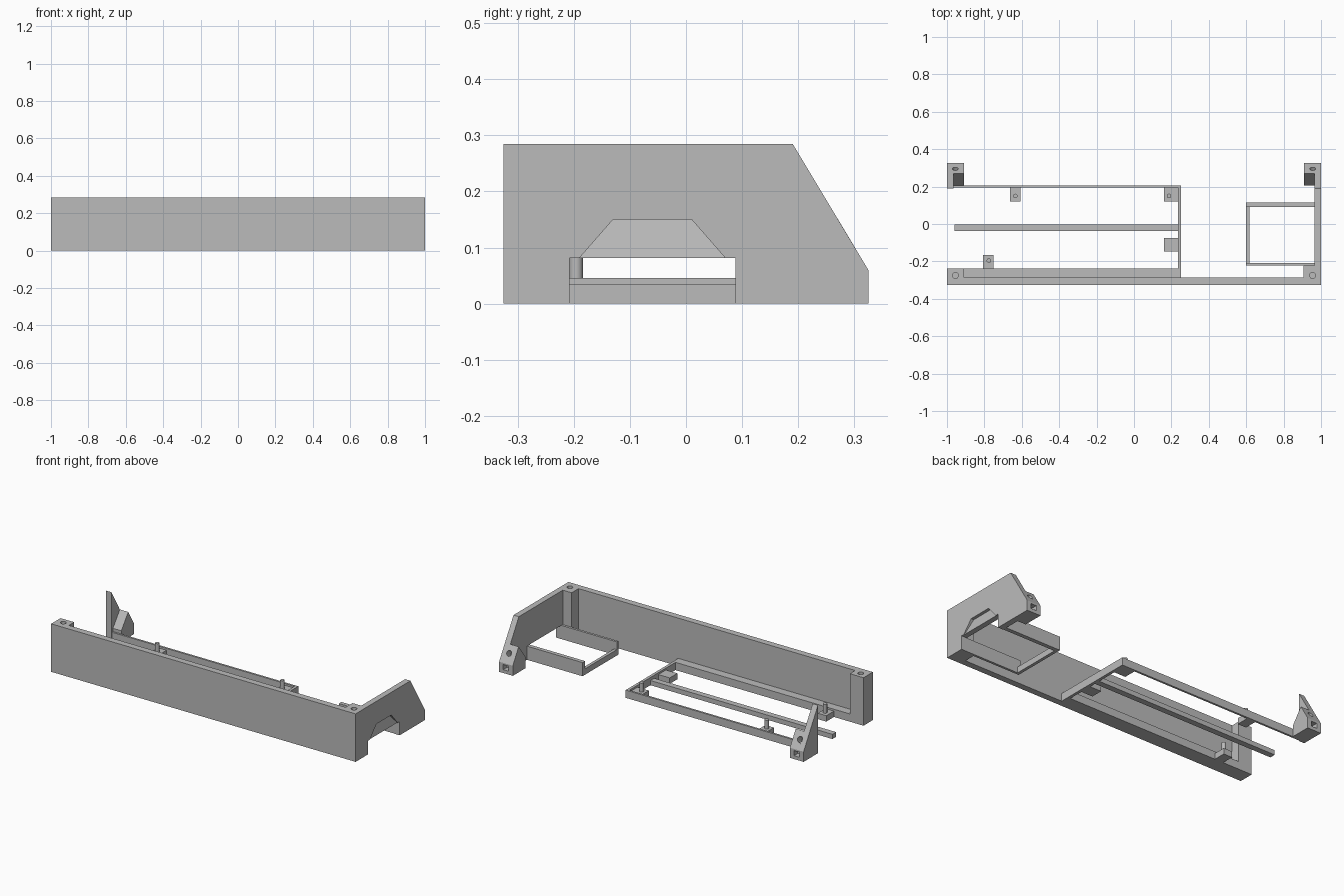
import bpy
import bmesh
from mathutils import Vector

cube = bpy.data.objects.get("Cube")
if cube:
    bpy.data.objects.remove(cube, do_unlink=True)

grey = bpy.data.materials.new("plain grey")
grey.use_nodes = True
COLOUR = (0.5, 0.5, 0.5, 1)
grey.diffuse_color = COLOUR
grey.node_tree.nodes["Principled BSDF"].inputs["Base Color"].default_value = COLOUR


def add(name, bm):
    bmesh.ops.recalc_face_normals(bm, faces=bm.faces)
    mesh = bpy.data.meshes.new(name)
    bm.to_mesh(mesh)
    bm.free()
    mesh.materials.append(grey)
    obj = bpy.data.objects.new(name, mesh)
    bpy.context.collection.objects.link(obj)
    return obj


def prism(name, profile, x0, x1):
    """Extrude a y-z profile along x."""
    bm = bmesh.new()
    face = bm.faces.new([bm.verts.new((x0, y, z)) for y, z in profile])
    new = bmesh.ops.extrude_face_region(bm, geom=[face])["geom"]
    bmesh.ops.translate(bm, vec=(x1 - x0, 0, 0),
                        verts=[v for v in new if isinstance(v, bmesh.types.BMVert)])
    return add(name, bm)


def box(name, x0, x1, y0, y1, z0, z1):
    return prism(name, [(y0, z0), (y1, z0), (y1, z1), (y0, z1)], x0, x1)


def rod(name, centre, radius, depth, axis=(0, 0, 1)):
    bm = bmesh.new()
    bmesh.ops.create_cone(bm, cap_ends=True, segments=32, radius1=radius,
                          radius2=radius, depth=depth)
    obj = add(name, bm)
    obj.rotation_euler = Vector(axis).to_track_quat("Z", "Y").to_euler()
    obj.location = centre
    return obj


def select(obj):
    bpy.ops.object.select_all(action="DESELECT")
    obj.select_set(True)
    bpy.context.view_layer.objects.active = obj


def cut(obj, cutters):
    bpy.context.view_layer.update()
    select(obj)
    for cutter in cutters:
        mod = obj.modifiers.new("cut", "BOOLEAN")
        mod.operation = "DIFFERENCE"
        mod.solver = "EXACT"
        mod.object = cutter
        bpy.ops.object.modifier_apply(modifier=mod.name)
    bpy.ops.object.shade_smooth_by_angle()


H = 0.285       # case height
W = 0.965       # inner face of the side walls
RAIL = 0.046    # rail height

# Outer walls
front = box("front_wall", -1, 1, -0.325, -0.287, 0, H)
side = prism("left_side_wall", [(-0.29, 0), (0.325, 0), (0.325, 0.06),
                                (0.19, H), (-0.29, H)], W, 1)
fin = prism("right_side_fin", [(0.19, 0), (0.325, 0), (0.325, 0.06), (0.19, H)], -1, -W)

# Corner screw posts
left_post = box("left_corner_post", 0.907, W, -0.288, -0.222, 0, H)
right_post = box("right_corner_post", -1, -0.91, -0.288, -0.237, 0, H)

# Wedge brackets behind the sloped ends
wedge = [(0.205, 0), (0.325, 0), (0.325, 0.06), (0.27, 0.152), (0.205, 0.065)]
left_wedge = prism("left_wedge", wedge, 0.91, W)
right_wedge = prism("right_wedge", wedge, -W, -0.91)

# Cutters: screw holes, nut slots, side opening and its tapered recess
helpers = []
for s, post, block, panel in ((1, left_post, left_wedge, side),
                              (-1, right_post, right_wedge, fin)):
    top_hole = rod("post_hole", (s * 0.955, -0.275, H), 0.016, 0.16)
    slope_hole = rod("slope_hole", (s * 0.955, 0.295, 0.11), 0.016, 0.09, (0, 0.225, 0.135))
    slot = box("nut_slot", s * 0.955 - 0.018, s * 0.955 + 0.018, 0.29, 0.34, 0.02, 0.05)
    helpers += [top_hole, slope_hole, slot]
    cut(post, [top_hole])
    cut(front, [top_hole])
    cut(block, [slope_hole, slot])
    cut(panel, [slope_hole, slot] + ([top_hole] if s > 0 else []))

opening = box("opening_cutter", 0.94, 1.03, -0.208, 0.088, -0.05, 0.081)
bm = bmesh.new()
ledge = [(1.02, -0.13, 0.15), (1.02, 0.01, 0.15), (0.982, 0.01, 0.15), (0.982, -0.13, 0.15)]
base = [(1.02, -0.2, 0.07), (1.02, 0.08, 0.07), (0.999, 0.08, 0.07), (0.999, -0.2, 0.07)]
bmesh.ops.convex_hull(bm, input=[bm.verts.new(p) for p in ledge + base])
recess = add("recess_cutter", bm)
cut(side, [opening, recess])
helpers += [opening, recess]
for helper in helpers:
    bpy.data.objects.remove(helper, do_unlink=True)

# Small open tray behind the side opening
box("tray_back_wall", 0.6, W, 0.09, 0.114, 0, 0.081)
box("tray_front_wall", 0.6, W, -0.222, -0.208, 0, 0.081)
box("tray_end_wall", 0.6, 0.618, -0.208, 0.09, 0, 0.035)

# Large open frame for the board
box("frame_back_rail", -1, 0.25, 0.194, 0.206, 0, RAIL)
box("frame_front_rail", -0.91, 0.235, -0.288, -0.237, 0, RAIL)
box("frame_end_rail", 0.235, 0.252, -0.288, 0.206, 0, RAIL)
box("frame_middle_bar", -0.96, 0.235, -0.037, -0.002, 0, 0.028)

# Support tabs and standoff pins
for name, x0, x1, y0, y1 in (("back_outer", -0.662, -0.606, 0.12, 0.195),
                             ("back_inner", 0.16, 0.235, 0.12, 0.195),
                             ("middle", 0.16, 0.235, -0.147, -0.076),
                             ("front", -0.806, -0.75, -0.238, -0.165)):
    box(name + "_tab", x0, x1, y0, y1, 0, 0.035)
for name, x, y in (("back_outer", -0.635, 0.15), ("back_inner", 0.187, 0.15),
                   ("front", -0.776, -0.196)):
    pin = rod(name + "_pin", (x, y, 0.055), 0.012, 0.066)
    select(pin)
    bpy.ops.object.shade_smooth_by_angle()
